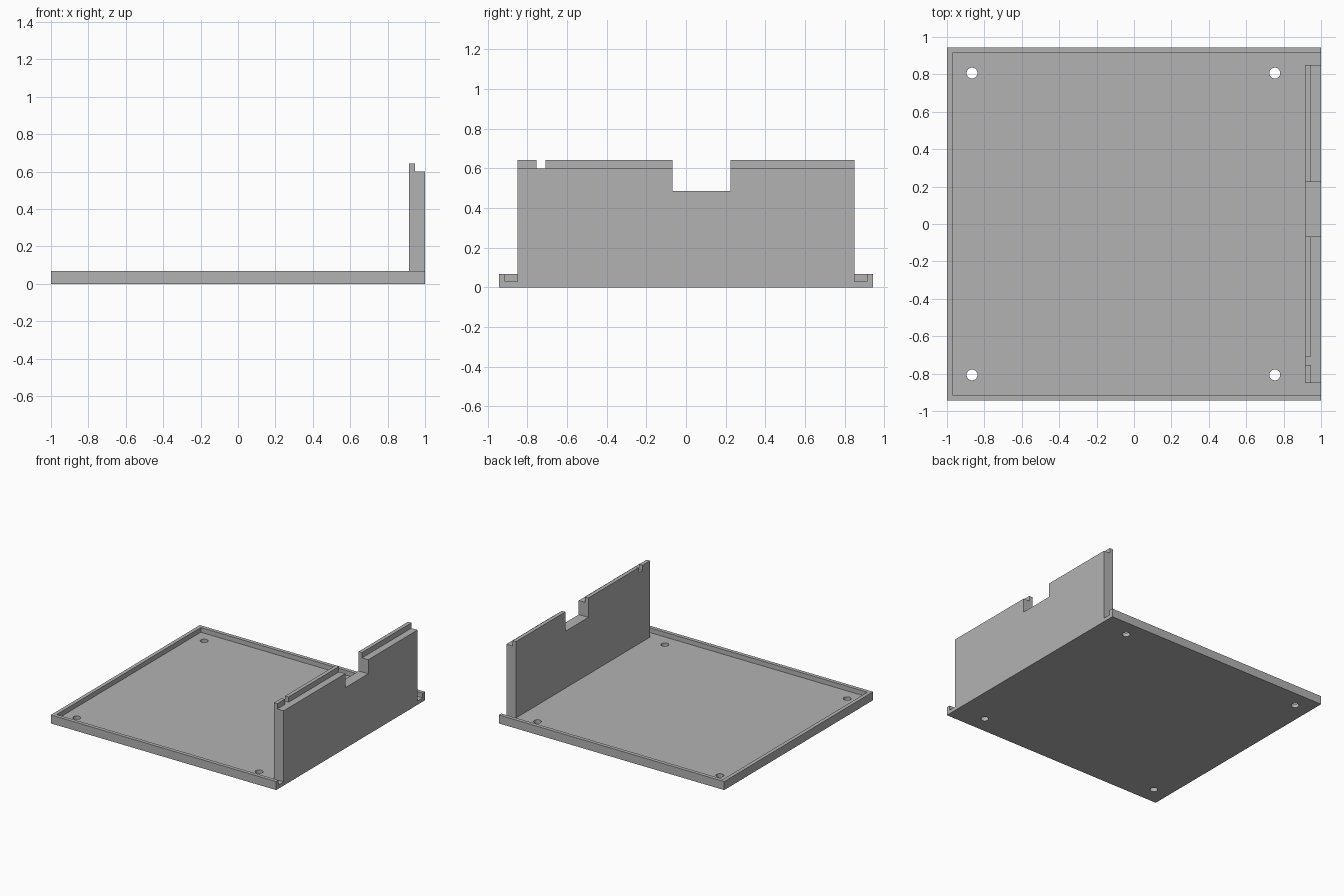
import bpy, bmesh, math
from mathutils import Vector

if "Cube" in bpy.data.objects:
    bpy.data.objects.remove(bpy.data.objects["Cube"])

grey = bpy.data.materials.new("plain grey")
grey.use_nodes = True
colour = (0.45, 0.45, 0.45, 1)
grey.diffuse_color = colour
grey.node_tree.nodes["Principled BSDF"].inputs["Base Color"].default_value = colour

HALF_Y, FLOOR, RIM_TOP, RIM = 0.944, 0.03, 0.068, 0.03
WALL_X, WALL_Y, WALL_TOP, LIP_TOP = 0.915, 0.85, 0.6, 0.643
NOTCH = (-0.068, 0.224)


def prism(name, loops, depth):
    """Fill an outline with optional holes and extrude it by a vector."""
    bm = bmesh.new()
    for loop in loops:
        verts = [bm.verts.new(p) for p in loop]
        for a, b in zip(verts, verts[1:] + verts[:1]):
            bm.edges.new((a, b))
    bmesh.ops.triangle_fill(bm, edges=bm.edges[:], use_beauty=True)
    solid = bmesh.ops.extrude_face_region(bm, geom=bm.faces[:], use_keep_orig=True)
    moved = [v for v in solid["geom"] if isinstance(v, bmesh.types.BMVert)]
    bmesh.ops.translate(bm, verts=moved, vec=Vector(depth))
    bmesh.ops.dissolve_limit(bm, angle_limit=0.01, verts=bm.verts[:], edges=bm.edges[:])
    bmesh.ops.recalc_face_normals(bm, faces=bm.faces[:])
    mesh = bpy.data.meshes.new(name)
    bm.to_mesh(mesh)
    bm.free()
    mesh.materials.append(grey)
    obj = bpy.data.objects.new(name, mesh)
    bpy.context.collection.objects.link(obj)
    return obj


def circle(x, y, r=0.029, n=32):
    return [(x + r * math.cos(i * math.tau / n), y + r * math.sin(i * math.tau / n), 0)
            for i in range(n)]


# Floor plate with four screw holes
outline = [(-1, -HALF_Y, 0), (1, -HALF_Y, 0), (1, HALF_Y, 0), (-1, HALF_Y, 0)]
holes = [circle(x, y) for x in (-0.866, 0.753) for y in (-0.807, 0.807)]
prism("floor_plate", [outline] + holes, (0, 0, FLOOR))

# Low rim on three sides, open toward the tall wall
inner = HALF_Y - RIM
rim = [(1, -HALF_Y), (-1, -HALF_Y), (-1, HALF_Y), (1, HALF_Y),
       (1, inner), (RIM - 1, inner), (RIM - 1, -inner), (1, -inner)]
prism("rim", [[(x, y, FLOOR) for x, y in rim]], (0, 0, RIM_TOP - FLOOR))

# Tall end wall with a rectangular notch
wall = [(-WALL_Y, FLOOR), (WALL_Y, FLOOR), (WALL_Y, WALL_TOP), (NOTCH[1], WALL_TOP),
        (NOTCH[1], 0.487), (NOTCH[0], 0.487), (NOTCH[0], WALL_TOP), (-WALL_Y, WALL_TOP)]
prism("end_wall", [[(WALL_X, y, z) for y, z in wall]], (1 - WALL_X, 0, 0))

# Raised lip sections along the inner edge of the wall
lips = {"front_lip": (-WALL_Y, -0.755), "middle_lip": (-0.708, NOTCH[0]),
        "back_lip": (NOTCH[1], WALL_Y)}
for name, (y0, y1) in lips.items():
    section = [(WALL_X, y0, WALL_TOP), (WALL_X, y1, WALL_TOP),
               (WALL_X, y1, LIP_TOP), (WALL_X, y0, LIP_TOP)]
    prism(name, [section], (RIM, 0, 0))
